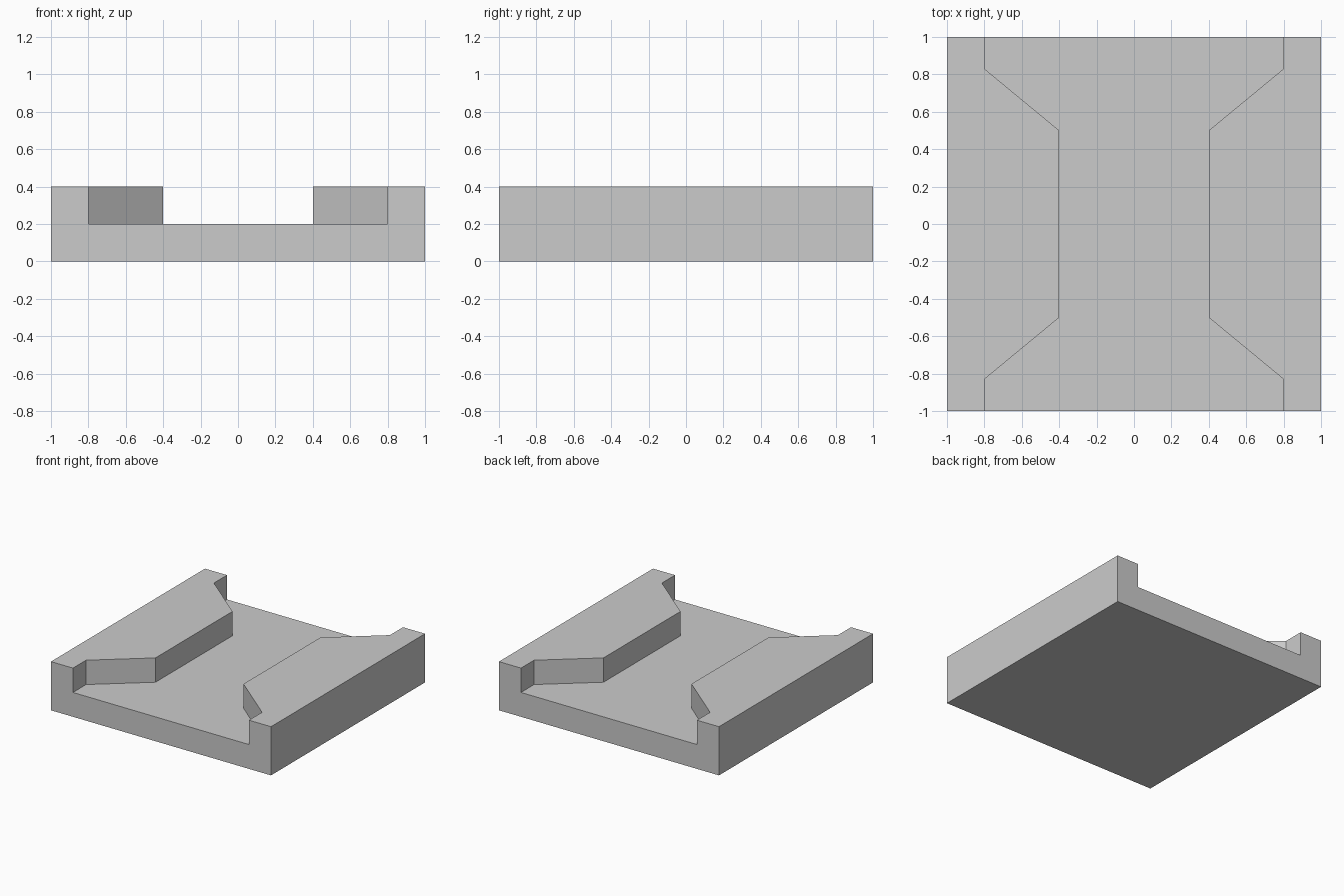
import bpy
import bmesh

if "Cube" in bpy.data.objects:
    bpy.data.objects.remove(bpy.data.objects["Cube"])


def prism(name, outline, z0, z1):
    """Closed upright solid from an (x, y) outline."""
    bm = bmesh.new()
    base = bm.faces.new([bm.verts.new((x, y, z0)) for x, y in outline])
    top = bmesh.ops.extrude_face_region(bm, geom=[base], use_keep_orig=True)
    verts = [g for g in top["geom"] if isinstance(g, bmesh.types.BMVert)]
    bmesh.ops.translate(bm, verts=verts, vec=(0, 0, z1 - z0))
    bmesh.ops.recalc_face_normals(bm, faces=bm.faces)
    mesh = bpy.data.meshes.new(name)
    bm.to_mesh(mesh)
    bm.free()
    obj = bpy.data.objects.new(name, mesh)
    bpy.context.collection.objects.link(obj)
    return obj


# Square block, full height
block = prism("channel_block", [(-1, -1), (1, -1), (1, 1), (-1, 1)], 0, 0.4)

# Channel that flares at both ends, mirrored from one quarter profile
quarter = [(0.4, 0.5), (0.8, 0.83), (0.8, 1.2)]
right = [(x, -y) for x, y in reversed(quarter)] + quarter
outline = right + [(-x, y) for x, y in reversed(right)]
cutter = prism("channel_cutter", outline, 0.2, 0.6)
cutter.hide_render = True

# Carve the channel, leaving the floor and two side rails
cut = block.modifiers.new("channel", 'BOOLEAN')
cut.operation = 'DIFFERENCE'
cut.solver = 'EXACT'
cut.object = cutter
bpy.context.view_layer.objects.active = block
bpy.ops.object.modifier_apply(modifier=cut.name)
bpy.data.objects.remove(cutter)
